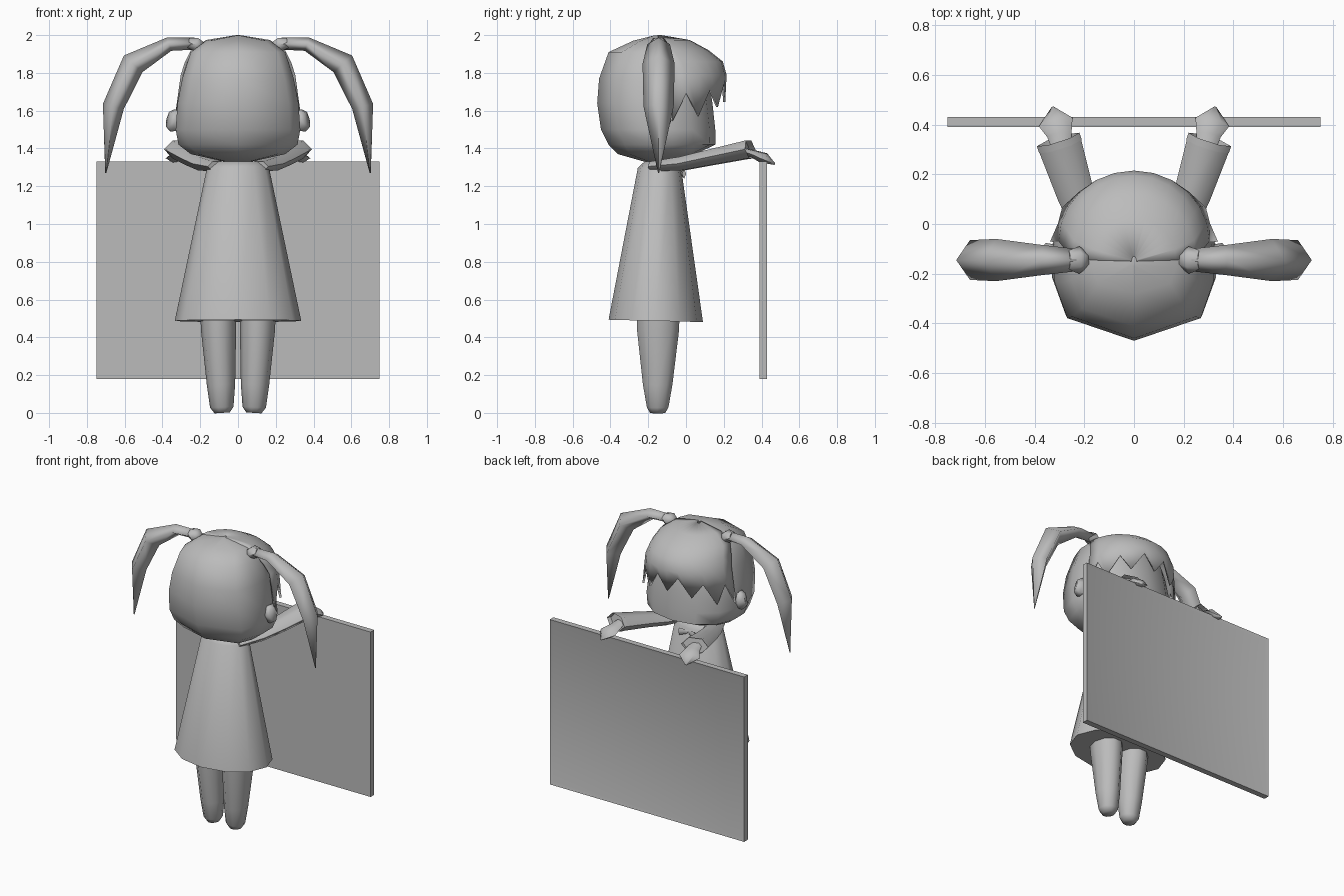
import bpy, bmesh, math
from mathutils import Vector

old = bpy.data.objects.get("Cube")
if old:
    bpy.data.objects.remove(old, do_unlink=True)

grey = bpy.data.materials.new("plain_grey")
grey.use_nodes = True
grey.diffuse_color = (0.5, 0.5, 0.5, 1)
grey.node_tree.nodes["Principled BSDF"].inputs["Base Color"].default_value = (0.5, 0.5, 0.5, 1)


def finish(name, bm, angle=60):
    """Turn a bmesh into a smooth shaded object."""
    bmesh.ops.recalc_face_normals(bm, faces=bm.faces)
    mesh = bpy.data.meshes.new(name)
    bm.to_mesh(mesh)
    bm.free()
    mesh.materials.append(grey)
    obj = bpy.data.objects.new(name, mesh)
    bpy.context.collection.objects.link(obj)
    bpy.ops.object.select_all(action='DESELECT')
    obj.select_set(True)
    bpy.context.view_layer.objects.active = obj
    bpy.ops.object.shade_smooth_by_angle(angle=math.radians(angle))
    return obj


def skin(bm, rings, closed=True):
    """Bridge successive point rings with quads."""
    rows = [[bm.verts.new(p) for p in ring] for ring in rings]
    n = len(rows[0])
    for low, high in zip(rows, rows[1:]):
        for i in range(n if closed else n - 1):
            j = (i + 1) % n
            bm.faces.new((low[i], low[j], high[j], high[i]))
    return rows


def tube(name, sections, side, sides=8, mirror=1, angle=60, cuff=False):
    """Elliptical tube; each section is (centre, half width along side, other half width)."""
    pts = [Vector(s[0]) for s in sections]
    rings = []
    for k, (c, a, b) in enumerate(sections):
        t = (pts[min(k + 1, len(pts) - 1)] - pts[max(k - 1, 0)]).normalized()
        v = t.cross(Vector(side)).normalized()
        u = v.cross(t)
        ring = []
        for i in range(sides):
            w = 2 * math.pi * i / sides
            p = pts[k] + u * a * math.cos(w) + v * b * math.sin(w)
            ring.append((p.x * mirror, p.y, p.z))
        rings.append(ring)
    bm = bmesh.new()
    rows = skin(bm, rings)
    bm.faces.new(rows[0])
    end = bm.faces.new(rows[-1])
    if cuff:  # hollow sleeve opening
        bmesh.ops.inset_region(bm, faces=[end], thickness=0.01)
        back = (pts[-2] - pts[-1]).normalized() * 0.03
        back.x *= mirror
        bmesh.ops.translate(bm, verts=end.verts, vec=back)
    return finish(name, bm, angle)


# Head: rings of (height, half width, back, front) with an angular back
half = [(0, -1), (0.84, -0.7), (1, -0.22), (1, 0.2), (0.85, 0.6), (0.5, 0.9), (0, 1)]
outline = half + [(-x, y) for x, y in reversed(half[1:-1])]
head_rings = [
    (1.998, 0.01, -0.17, -0.13), (1.97, 0.17, -0.28, -0.01), (1.91, 0.25, -0.41, 0.06),
    (1.77, 0.295, -0.46, 0.12), (1.64, 0.32, -0.47, 0.14), (1.5, 0.33, -0.45, 0.155),
    (1.42, 0.315, -0.41, 0.155), (1.37, 0.25, -0.36, 0.05), (1.33, 0.07, -0.22, -0.06)]
bm = bmesh.new()
rows = skin(bm, [[(x * w, (b + f) / 2 + y * (f - b) / 2, z) for x, y in outline]
                 for z, w, b, f in head_rings])
bm.faces.new(rows[0])
bm.faces.new(rows[-1])
finish("head", bm)

# Fringe: half shell over the face with a zigzag hem; rows of (height, half width, back, front)
fringe = [(2.0, 0.01, -0.15, -0.13), (1.974, 0.17, -0.145, 0.02), (1.92, 0.25, -0.13, 0.12),
          (1.86, 0.28, -0.1, 0.195), (1.79, 0.303, -0.07, 0.215)]
columns = 13
angles = [math.pi * i / (columns - 1) for i in range(columns)]


def arc(z, w, back, front, a):
    return (w * math.cos(a), back + (front - back) * math.sin(a), z)


hem = []
for i, a in enumerate(angles):
    c = abs(math.cos(a))
    z = 1.645 - 0.1 * c * c if i % 2 == 0 else 1.77 - 0.08 * c
    drop = (1.79 - z) / 0.2
    hem.append(arc(z, 0.303 + 0.028 * drop, -0.07, 0.215 - 0.01 * drop, a))
bm = bmesh.new()
skin(bm, [[arc(*row, a) for a in angles] for row in fringe] + [hem], closed=False)
obj = finish("fringe", bm)
shell = obj.modifiers.new("thickness", 'SOLIDIFY')
shell.thickness = 0.012
shell.offset = -1

# Neck and dress
tube("neck", [((0, -0.14, 1.25), 0.07, 0.07), ((0, -0.14, 1.38), 0.07, 0.07)], (1, 0, 0))
tube("dress", [((0, -0.16, 0.487), 0.335, 0.25), ((0, -0.14, 1.295), 0.165, 0.115),
               ((0, -0.14, 1.33), 0.12, 0.08)], (1, 0, 0), 12)

for s, label in ((1, "left"), (-1, "right")):
    # Small bow at the collar
    tube(label + "_bow", [((0, -0.025, 1.27), 0.008, 0.01), ((0.06, -0.01, 1.265), 0.012, 0.025)],
         (0, 1, 0), 4, s)

    # Legs
    tube(label + "_leg", [((0.084, -0.15, 0.0), 0.04, 0.042), ((0.086, -0.15, 0.03), 0.062, 0.06),
                          ((0.09, -0.15, 0.15), 0.075, 0.082), ((0.103, -0.148, 0.44), 0.093, 0.117),
                          ((0.105, -0.148, 0.54), 0.095, 0.12)], (1, 0, 0), 10, s)

    # Sleeves and hands gripping the board
    tube(label + "_sleeve", [((0.11, -0.18, 1.305), 0.055, 0.03), ((0.18, -0.02, 1.32), 0.065, 0.042),
                             ((0.235, 0.12, 1.35), 0.075, 0.047), ((0.305, 0.34, 1.396), 0.09, 0.055)],
         (0.95, -0.3, 0), 6, s, 65, cuff=True)
    tube(label + "_hand", [((0.29, 0.29, 1.39), 0.035, 0.018), ((0.3, 0.36, 1.37), 0.05, 0.022),
                           ((0.315, 0.41, 1.35), 0.07, 0.03), ((0.327, 0.47, 1.317), 0.006, 0.005)],
         (0.95, -0.3, 0), 6, s, 65)

    # Ears
    tube(label + "_ear", [((0.3, -0.12, 1.54), 0.035, 0.05), ((0.345, -0.125, 1.548), 0.05, 0.068),
                          ((0.368, -0.135, 1.553), 0.03, 0.045)], (0, 1, 0), 6, s)

    # Hair ties and pigtails, with a ridged cross-section
    tube(label + "_hair_tie", [((0.185, -0.145, 1.94), 0.03, 0.025), ((0.22, -0.145, 1.95), 0.055, 0.042),
                               ((0.262, -0.145, 1.958), 0.04, 0.03)], (0, 1, 0), 6, s, 65)
    tube(label + "_pigtail", [((0.23, -0.145, 1.955), 0.045, 0.032), ((0.365, -0.145, 1.952), 0.06, 0.037),
                              ((0.555, -0.145, 1.848), 0.085, 0.066), ((0.66, -0.145, 1.622), 0.08, 0.057),
                              ((0.7, -0.145, 1.27), 0.003, 0.003)], (0, 1, 0), 4, s, 125)

# Board with a shallow framed panel on the far side
bm = bmesh.new()
bmesh.ops.create_cube(bm, size=1)
for v in bm.verts:
    v.co = Vector((v.co.x * 1.5, 0.41 + v.co.y * 0.04, 0.755 + v.co.z * 1.15))
panel = max(bm.faces, key=lambda f: f.calc_center_median().y)
bmesh.ops.inset_region(bm, faces=[panel], thickness=0.03)
bmesh.ops.translate(bm, verts=panel.verts, vec=(0, -0.008, 0))
finish("board", bm, 30)
